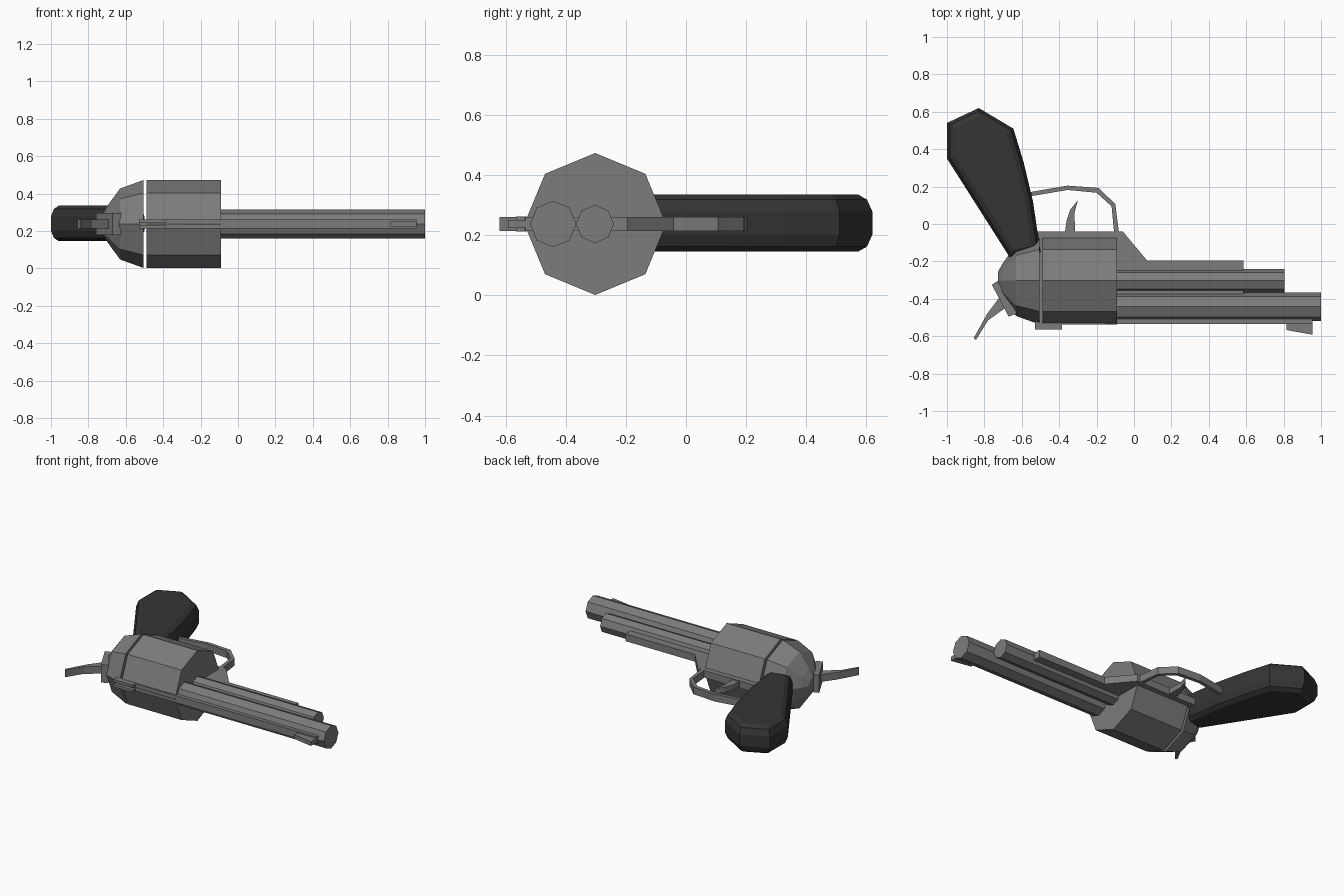
import bpy, bmesh, math
from mathutils import Vector

if "Cube" in bpy.data.objects:
    bpy.data.objects.remove(bpy.data.objects["Cube"])

Z = 0.237      # mid-plane of the side-lying model


def material(name, grey):
    m = bpy.data.materials.new(name)
    m.diffuse_color = (grey, grey, grey, 1)
    m.use_nodes = True
    m.node_tree.nodes["Principled BSDF"].inputs["Base Color"].default_value = m.diffuse_color
    return m


METAL = material("dark_metal", 0.2)
GRIP = material("black_grip", 0.035)


def finish(name, bm, mat):
    bmesh.ops.recalc_face_normals(bm, faces=bm.faces)
    me = bpy.data.meshes.new(name)
    bm.to_mesh(me)
    bm.free()
    me.materials.append(mat)
    ob = bpy.data.objects.new(name, me)
    bpy.context.collection.objects.link(ob)
    return ob


def loft(name, rings, mat=METAL):
    """Skin a list of equal-length point rings and cap both ends."""
    bm = bmesh.new()
    loops = [[bm.verts.new(p) for p in r] for r in rings]
    n = len(loops[0])
    for a, b in zip(loops, loops[1:]):
        for i in range(n):
            j = (i + 1) % n
            bm.faces.new((a[i], a[j], b[j], b[i]))
    bm.faces.new(loops[0])
    bm.faces.new(loops[-1])
    return finish(name, bm, mat)


def plate(name, outline, half, zc=Z):
    """Extrude a flat side outline symmetrically in z."""
    return loft(name, [[(x, y, zc + s * half) for x, y in outline] for s in (-1, 1)])


def octagon(name, yc, stations):
    """Eight-sided turned part along x; stations are (x, radius)."""
    return loft(name, [[(x, yc + r * math.cos(i * math.pi / 4), Z + r * math.sin(i * math.pi / 4))
                        for i in range(8)] for x, r in stations])


def inset(outline, d):
    """Mitred inward offset of a counter-clockwise outline."""
    pts = [Vector(p) for p in outline]
    out = []
    for i, p in enumerate(pts):
        e1 = (p - pts[i - 1]).normalized()
        e2 = (pts[(i + 1) % len(pts)] - p).normalized()
        n1, n2 = Vector((-e1.y, e1.x)), Vector((-e2.y, e2.x))
        out.append(p + (n1 + n2) * d / (1 + n1.dot(n2)))
    return out


# Turned parts
octagon("cylinder", -0.302, [(-0.49, 0.236), (-0.09, 0.236)])
octagon("recoil_shield", -0.302, [(-0.505, 0.235), (-0.63, 0.19), (-0.7, 0.095), (-0.728, 0.045)])
octagon("barrel", -0.442, [(-0.12, 0.077), (1.0, 0.077)])
octagon("ejector_tube", -0.303, [(-0.12, 0.063), (0.805, 0.063)])

# Flat frame with top strap, barrel rib and lower rail
plate("frame", [(-0.53, -0.04), (-0.06, -0.04), (0.07, -0.195), (0.585, -0.195), (0.585, -0.44),
                (0.955, -0.44), (0.955, -0.533), (-0.53, -0.537)], 0.024)

# Trigger and guard
plate("trigger_guard", [(-0.56, 0.17), (-0.355, 0.205), (-0.19, 0.193), (-0.1, 0.107), (-0.08, -0.05),
                        (-0.106, -0.05), (-0.12, 0.095), (-0.2, 0.167), (-0.355, 0.182), (-0.56, 0.147)], 0.024)
plate("trigger", [(-0.37, -0.05), (-0.36, 0.02), (-0.342, 0.075), (-0.3, 0.128),
                  (-0.318, 0.06), (-0.315, -0.05)], 0.018)

# Hammer block and thumb spur
plate("hammer_block", [(-0.76, -0.325), (-0.73, -0.305), (-0.625, -0.478), (-0.67, -0.495)], 0.06)
plate("hammer_spur", [(-0.71, -0.38), (-0.785, -0.48), (-0.857, -0.61), (-0.845, -0.62),
                      (-0.78, -0.515), (-0.69, -0.45)], 0.024)

# Sights
plate("front_sight", [(0.815, -0.525), (0.955, -0.525), (0.955, -0.592), (0.815, -0.567)], 0.014)
for s, side in ((-1, "left"), (1, "right")):
    plate("rear_sight_" + side, [(-0.53, -0.53), (-0.385, -0.53), (-0.385, -0.565), (-0.53, -0.565)],
          0.009, Z + s * 0.016)

# Grip with chamfered edges
grip = [(-0.66, -0.185), (-0.5, -0.15), (-0.54, 0.12), (-0.59, 0.33), (-0.645, 0.51),
        (-0.83, 0.62), (-1.0, 0.54), (-1.0, 0.35)]
levels = [(-0.095, 0.042), (-0.078, 0.016), (-0.038, 0), (0.038, 0), (0.078, 0.016), (0.095, 0.042)]
loft("grip", [[(p.x, p.y, Z + 0.003 + dz) for p in inset(grip, d)] for dz, d in levels], GRIP)
